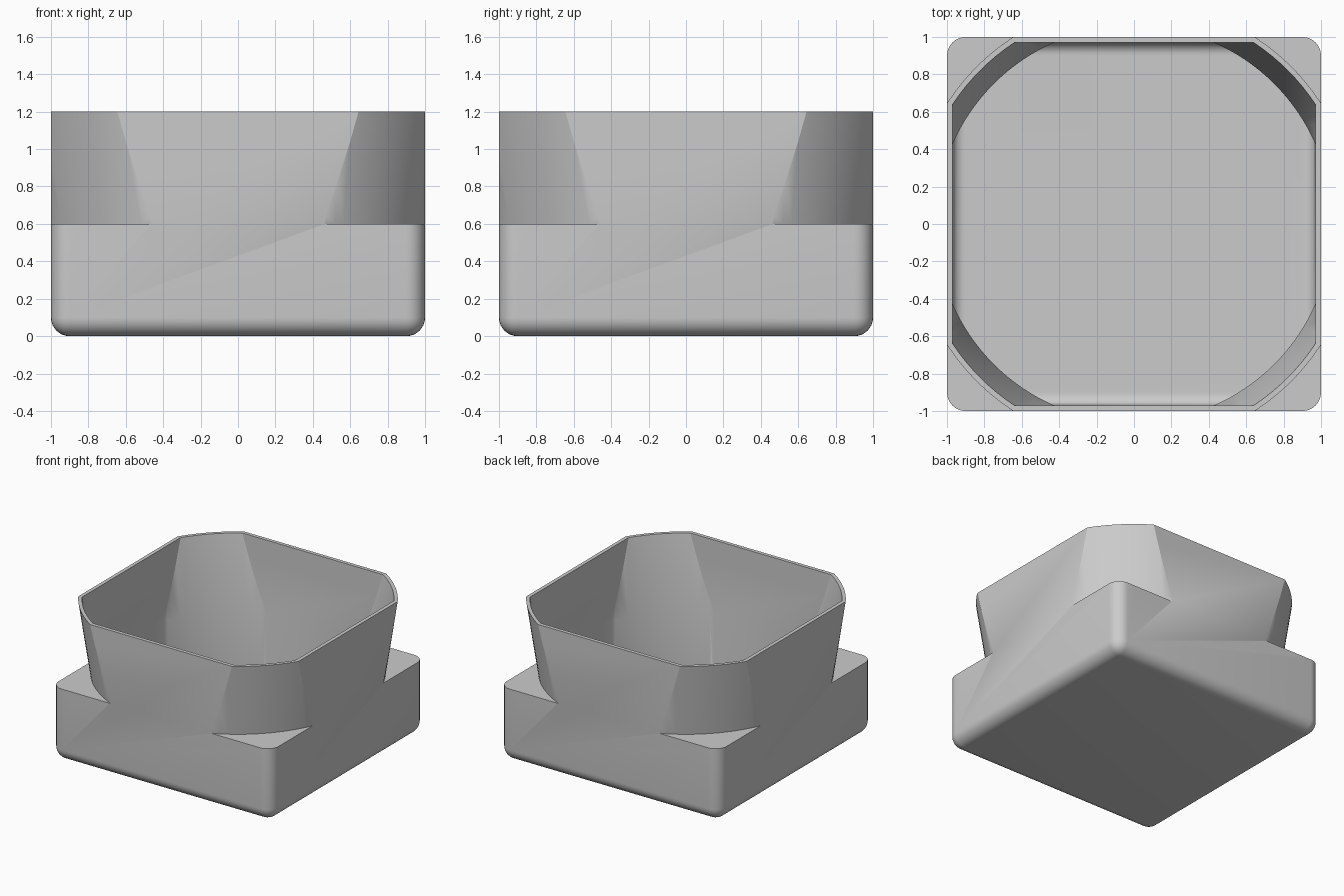
import bpy
import bmesh
import math

if "Cube" in bpy.data.objects:
    bpy.data.objects.remove(bpy.data.objects["Cube"])

HALF, HEIGHT, LEDGE, WALL, ROUND = 1.0, 1.2, 0.6, 0.03, 0.1
SEGMENTS = 128

grey = bpy.data.materials.new("plain grey")
grey.use_nodes = True
grey.diffuse_color = (0.6, 0.6, 0.6, 1)
grey.node_tree.nodes["Principled BSDF"].inputs["Base Color"].default_value = grey.diffuse_color


def add_object(name, bm):
    bmesh.ops.recalc_face_normals(bm, faces=bm.faces)
    mesh = bpy.data.meshes.new(name)
    bm.to_mesh(mesh)
    bm.free()
    mesh.materials.append(grey)
    obj = bpy.data.objects.new(name, mesh)
    bpy.context.collection.objects.link(obj)
    return obj


def rounded_box(name, half, bottom, top, radius):
    """Box rounded on its upright and bottom edges, with a sharp top."""
    bm = bmesh.new()
    bmesh.ops.create_cube(bm, size=2)
    for v in bm.verts:
        v.co = (v.co.x * half, v.co.y * half, top if v.co.z > 0 else bottom)
    edges = [e for e in bm.edges if min(v.co.z for v in e.verts) < top]
    bmesh.ops.bevel(bm, geom=edges, offset=radius, segments=8, profile=0.5,
                    affect='EDGES', clamp_overlap=True)
    return add_object(name, bm)


def lathe(name, profile):
    """Ring turned from a closed profile of (radius, height) points."""
    bm = bmesh.new()
    rings = []
    for i in range(SEGMENTS):
        a = math.tau * i / SEGMENTS
        rings.append([bm.verts.new((r * math.cos(a), r * math.sin(a), z)) for r, z in profile])
    n = len(profile)
    for i, ring in enumerate(rings):
        after = rings[(i + 1) % SEGMENTS]
        for j in range(n):
            k = (j + 1) % n
            bm.faces.new((ring[j], after[j], after[k], ring[k]))
    return add_object(name, bm)


def subtract(target, cutter):
    """Cut the second object out of the first and remove the cutter."""
    cutter.hide_render = True
    mod = target.modifiers.new("cut", 'BOOLEAN')
    mod.operation = 'DIFFERENCE'
    mod.solver = 'EXACT'
    mod.object = cutter
    bpy.context.view_layer.objects.active = target
    bpy.ops.object.modifier_apply(modifier=mod.name)
    bpy.data.objects.remove(cutter)


# Square body with rounded lower edges
body = rounded_box("square_pot", HALF, 0, HEIGHT, ROUND)

# Corners cut back to a flaring cone above the ledge
flare = (1.19 - 1.1) / (HEIGHT - LEDGE)
over = HEIGHT + 0.2
outer_top = 1.1 + flare * (over - LEDGE)
subtract(body, lathe("corner_cutter", [(1.1, LEDGE), (1.8, LEDGE), (1.8, over), (outer_top, over)]))

# Hollow with a round lower well and a flaring mouth
hollow = rounded_box("hollow_cutter", HALF - WALL, WALL, HEIGHT + 0.1, ROUND - WALL)
inner_top = 1.06 + (1.162 - 1.06) / (HEIGHT - LEDGE) * (over - LEDGE)
subtract(hollow, lathe("well_cutter", [(1.06, -0.2), (1.8, -0.2), (1.8, over),
                                       (inner_top, over), (1.06, LEDGE)]))
subtract(body, hollow)

# Smooth rounding with crisp edges
bpy.ops.object.select_all(action='DESELECT')
body.select_set(True)
bpy.context.view_layer.objects.active = body
bpy.ops.object.shade_smooth_by_angle(angle=math.radians(30))
